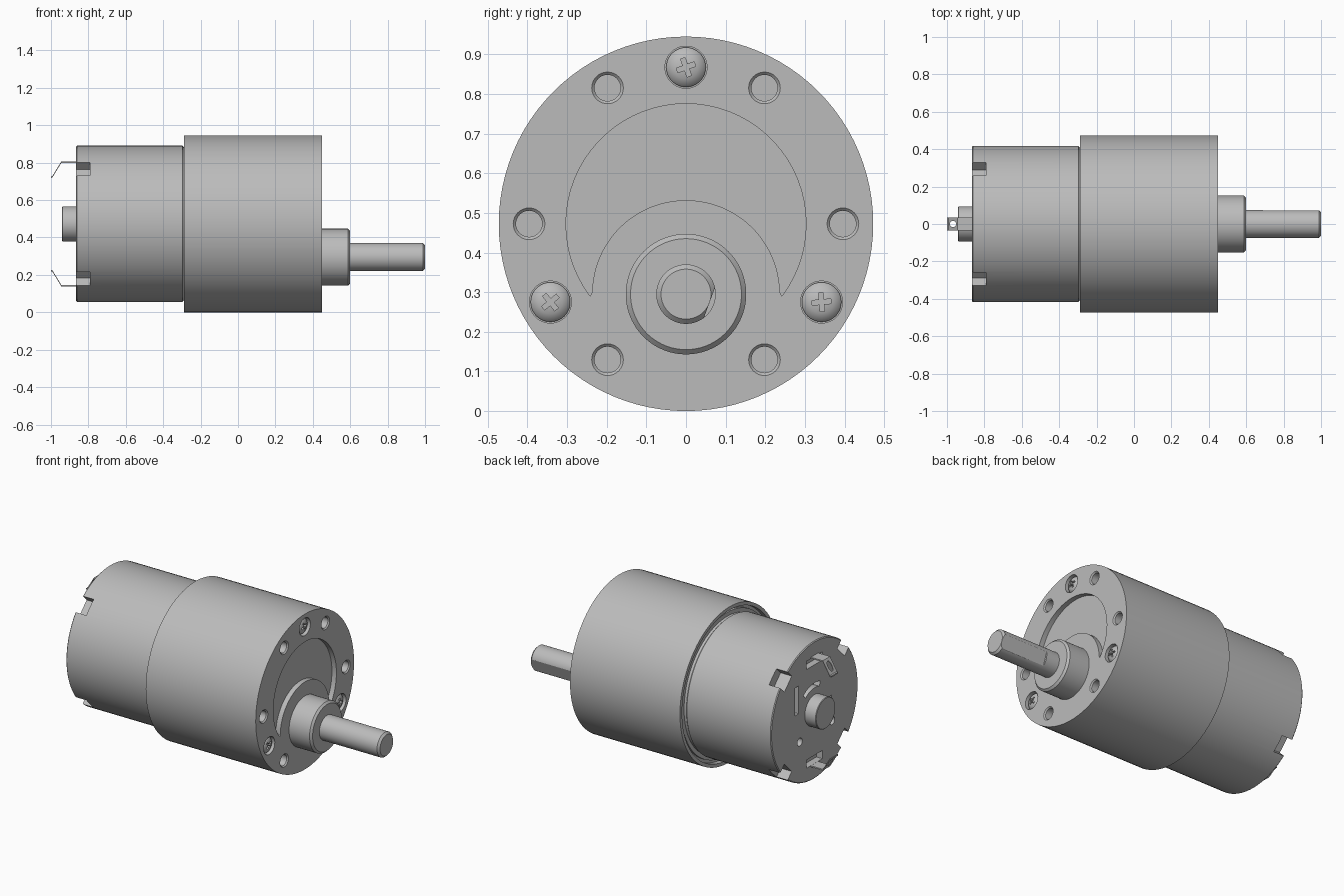
import bpy, bmesh
from math import sin, cos, pi, radians

cube = bpy.data.objects.get("Cube")
if cube:
    bpy.data.objects.remove(cube)

metal = bpy.data.materials.new("grey metal")
metal.use_nodes = True
metal.diffuse_color = (0.5, 0.5, 0.5, 1)
metal.node_tree.nodes["Principled BSDF"].inputs["Base Color"].default_value = (0.5, 0.5, 0.5, 1)

AXIS = 0.4725    # height of the motor axis
SHAFT = 0.295    # height of the offset output shaft


def loft(bm, rings):
    """Join rings of points and close both ends."""
    loops = [[bm.verts.new(p) for p in ring] for ring in rings]
    n = len(loops[0])
    faces = [bm.faces.new(loops[0]), bm.faces.new(loops[-1][::-1])]
    for a, b in zip(loops, loops[1:]):
        for i in range(n):
            j = (i + 1) % n
            faces.append(bm.faces.new((a[j], a[i], b[i], b[j])))
    bmesh.ops.recalc_face_normals(bm, faces=faces)


def lathe(bm, profile, y=0, z=AXIS, n=96):
    """Turn an (x, radius) profile about an axis along x."""
    loft(bm, [[(x, y + r * cos(2 * pi * i / n), z + r * sin(2 * pi * i / n))
               for i in range(n)] for x, r in profile])


def prism(bm, outline, x0, x1):
    """Extrude a (y, z) outline along x."""
    loft(bm, [[(x, y, z) for y, z in outline] for x in (x0, x1)])


def arc(r, a0, a1, z=AXIS, n=48):
    angles = [radians(a0 + (a1 - a0) * i / n) for i in range(n + 1)]
    return [(r * cos(a), z + r * sin(a)) for a in angles]


def rect(y, z, w, h, angle=0):
    c, s = cos(radians(angle)), sin(radians(angle))
    corners = [(-w / 2, -h / 2), (w / 2, -h / 2), (w / 2, h / 2), (-w / 2, h / 2)]
    return [(y + u * c - v * s, z + u * s + v * c) for u, v in corners]


def polar(r, deg):
    return r * cos(radians(deg)), AXIS + r * sin(radians(deg))


def make(name, bm):
    mesh = bpy.data.meshes.new(name)
    bm.to_mesh(mesh)
    bm.free()
    mesh.materials.append(metal)
    obj = bpy.data.objects.new(name, mesh)
    bpy.context.collection.objects.link(obj)
    return obj


def cut(obj, bm):
    """Subtract a bmesh from an object and discard the cutter."""
    cutter = make("cutter", bm)
    cutter.hide_render = True
    mod = obj.modifiers.new("cut", 'BOOLEAN')
    mod.operation, mod.solver, mod.object = 'DIFFERENCE', 'EXACT', cutter
    bpy.context.view_layer.update()
    graph = bpy.context.evaluated_depsgraph_get()
    mesh = bpy.data.meshes.new_from_object(obj.evaluated_get(graph))
    obj.modifiers.clear()
    obj.data = mesh
    bpy.data.objects.remove(cutter)


def smooth(obj):
    bpy.ops.object.select_all(action='DESELECT')
    obj.select_set(True)
    bpy.context.view_layer.objects.active = obj
    bpy.ops.object.shade_smooth_by_angle(angle=radians(25))


def turned(name, profile, z=AXIS):
    bm = bmesh.new()
    lathe(bm, profile, z=z)
    return make(name, bm)


# Gearbox with a shallow rim at the back
FACE = 0.45
gearbox = turned("gearbox", [(-0.26, 0.40), (-0.26, 0.452), (-0.29, 0.452),
                             (-0.29, AXIS), (FACE, AXIS), (FACE, 0.40)])

# Crescent recess, mounting holes and screw pockets in the front face
bm = bmesh.new()
prism(bm, arc(0.303, -37, 217) + arc(0.237, 179, 1, SHAFT), FACE - 0.03, FACE + 0.05)
for deg in range(0, 360, 60):
    lathe(bm, [(FACE - 0.12, 0.033), (FACE - 0.007, 0.033), (FACE, 0.04),
               (FACE + 0.02, 0.04)], *polar(0.396, deg), n=32)
screws = [(90, 20), (210, 40), (330, 5)]
for deg, turn in screws:
    lathe(bm, [(FACE - 0.035, 0.053), (FACE + 0.02, 0.053)], *polar(0.395, deg), n=40)
cut(gearbox, bm)
smooth(gearbox)

# Domed cross-head screws
for k, (deg, turn) in enumerate(screws):
    y, z = polar(0.395, deg)
    bm = bmesh.new()
    lathe(bm, [(FACE - 0.04, 0.050), (FACE - 0.022, 0.050), (FACE - 0.013, 0.043),
               (FACE - 0.006, 0.030), (FACE - 0.002, 0.015), (FACE - 0.001, 0.004)], y, z, 40)
    screw = make(f"screw_{k + 1}", bm)
    bm = bmesh.new()
    cross = []
    for q in range(4):
        c, s = cos(radians(90 * q + turn)), sin(radians(90 * q + turn))
        for u, v in ((0.006, -0.006), (0.024, -0.006), (0.024, 0.006)):
            cross.append((y + u * c - v * s, z + u * s + v * c))
    prism(bm, cross, FACE - 0.022, FACE + 0.02)
    cut(screw, bm)
    smooth(screw)

# Output boss and D-cut shaft
smooth(turned("shaft_boss", [(FACE - 0.02, 0.152), (0.588, 0.152), (0.6, 0.14), (0.6, 0.06)], SHAFT))
shaft = turned("output_shaft", [(0.55, 0.075), (0.988, 0.075), (1.0, 0.063), (1.0, 0.02)], SHAFT)
bm = bmesh.new()
c, s = cos(radians(-20)), sin(radians(-20))
prism(bm, rect(0.113 * c, SHAFT + 0.113 * s, 0.1, 0.2, -20), 0.69, 1.05)
cut(shaft, bm)
smooth(shaft)

# Motor can and the seating ring behind it
REAR = -0.865
can = turned("motor_can", [(REAR, 0.30), (REAR, 0.413), (REAR + 0.005, 0.418),
                           (-0.298, 0.418), (-0.29, 0.410), (-0.25, 0.410)])
smooth(turned("seating_ring", [(-0.274, 0.40), (-0.274, 0.434), (-0.25, 0.434)]))

# Rim notches, terminal windows and vents in the rear of the can
bm = bmesh.new()
for deg in (45, 135, 225, 315):
    prism(bm, rect(*polar(0.41, deg), 0.1, 0.1, deg), REAR - 0.05, REAR + 0.075)
for side in (1, -1):
    prism(bm, rect(0, AXIS + side * 0.30, 0.15, 0.05), REAR - 0.05, REAR + 0.04)
for start in (50, 170):
    prism(bm, arc(0.165, start, start + 60, n=16) + arc(0.135, start + 60, start, n=16),
          REAR - 0.05, REAR + 0.04)
prism(bm, rect(0.17, AXIS + 0.12, 0.035, 0.17), REAR - 0.05, REAR + 0.04)
lathe(bm, [(REAR - 0.05, 0.024), (REAR + 0.04, 0.024)], *polar(0.2, 225 + 90), n=24)
lathe(bm, [(REAR - 0.05, 0.024), (REAR + 0.04, 0.024)], -0.17, AXIS - 0.13, n=24)
cut(can, bm)
smooth(can)

# Rear bearing boss
smooth(turned("rear_boss", [(REAR + 0.02, 0.094), (-0.937, 0.094), (-0.94, 0.091), (-0.94, 0.03)]))

# Bent terminal tabs, each with an eyelet
for name, side in (("upper_terminal", 1), ("lower_terminal", -1)):
    path = [(REAR + 0.04, 0.33), (-0.945, 0.33), (-0.992, 0.252), (-1.0, 0.25)]
    bm = bmesh.new()
    loft(bm, [[(x, y, AXIS + side * (h + t)) for y, t in
               ((-0.035, -0.004), (0.035, -0.004), (0.035, 0.004), (-0.035, 0.004))]
              for x, h in path])
    tab = make(name, bm)
    bm = bmesh.new()
    bmesh.ops.create_cone(bm, cap_ends=True, segments=20, radius1=0.017, radius2=0.017, depth=0.2)
    bmesh.ops.translate(bm, verts=bm.verts, vec=(-0.968, 0, AXIS + side * 0.29))
    cut(tab, bm)
